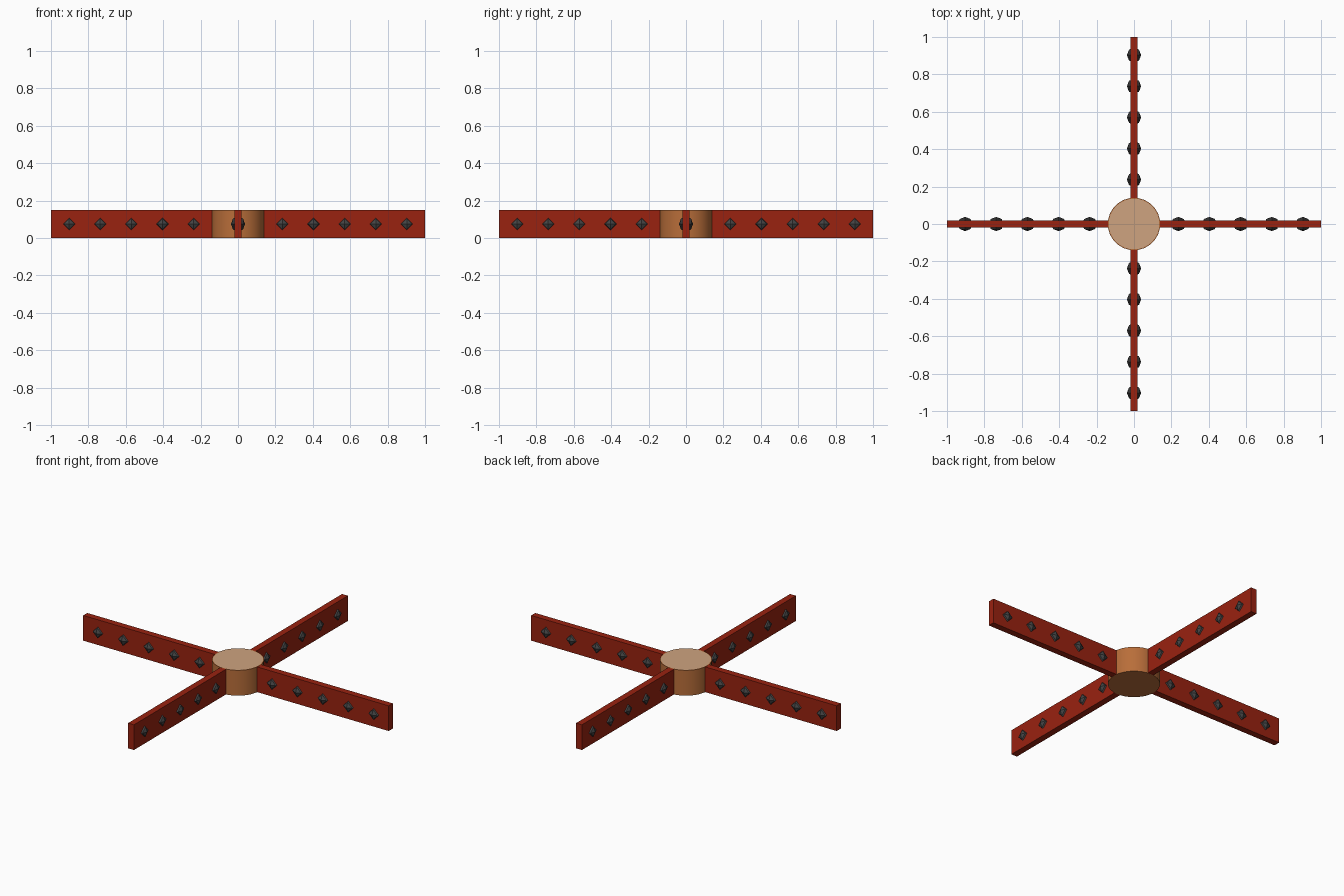
import bpy, bmesh, math
from mathutils import Matrix

if "Cube" in bpy.data.objects:
    bpy.data.objects.remove(bpy.data.objects["Cube"])


def material(name, rgb):
    m = bpy.data.materials.new(name)
    m.diffuse_color = (*rgb, 1.0)
    m.use_nodes = True
    m.node_tree.nodes["Principled BSDF"].inputs["Base Color"].default_value = m.diffuse_color
    return m


RED = material("dark red paint", (0.32, 0.016, 0.005))
BROWN = material("copper brown", (0.48, 0.155, 0.042))
TAN = material("light tan", (0.62, 0.37, 0.215))
GREY = material("dark grey metal", (0.06, 0.06, 0.06))


def finish(name, bm, *mats):
    me = bpy.data.meshes.new(name)
    bmesh.ops.recalc_face_normals(bm, faces=bm.faces)
    bm.to_mesh(me)
    bm.free()
    for m in mats:
        me.materials.append(m)
    ob = bpy.data.objects.new(name, me)
    bpy.context.collection.objects.link(ob)
    return ob


H = 0.15          # overall height
R = 0.14          # hub radius

# Hub: round drum with a tan inset top
bm = bmesh.new()
bmesh.ops.create_cone(bm, cap_ends=True, segments=32, radius1=R, radius2=R,
                      depth=H, matrix=Matrix.Translation((0, 0, H / 2)))
bm.normal_update()
top = [f for f in bm.faces if f.normal.z > 0.9]
bmesh.ops.inset_region(bm, faces=top, thickness=0.005)
for f in bm.faces:
    f.smooth = abs(f.normal.z) < 0.5
for f in top:
    f.material_index = 1
finish("hub", bm, BROWN, TAN)

for i, side in enumerate(("right", "back", "left", "front")):
    turn = Matrix.Rotation(i * math.pi / 2, 4, 'Z')

    # Arm: upright plank running out from inside the hub
    bm = bmesh.new()
    inner = 0.12
    bmesh.ops.create_cube(bm, size=1, matrix=turn
                          @ Matrix.Translation(((1 + inner) / 2, 0, H / 2))
                          @ Matrix.Diagonal((1 - inner, 0.038, H - 0.001, 1)))
    finish(side + "_arm", bm, RED)

    # Studs: faceted four-sided beads poking through both faces of the arm
    bm = bmesh.new()
    for k in range(5):
        bmesh.ops.create_uvsphere(
            bm, u_segments=4, v_segments=4, radius=1,
            matrix=turn @ Matrix.Translation((0.237 + 0.1665 * k, 0, H / 2))
            @ Matrix.Rotation(math.pi / 2, 4, 'X')
            @ Matrix.Diagonal((0.041, 0.041, 0.038, 1)))
    finish(side + "_studs", bm, GREY)
